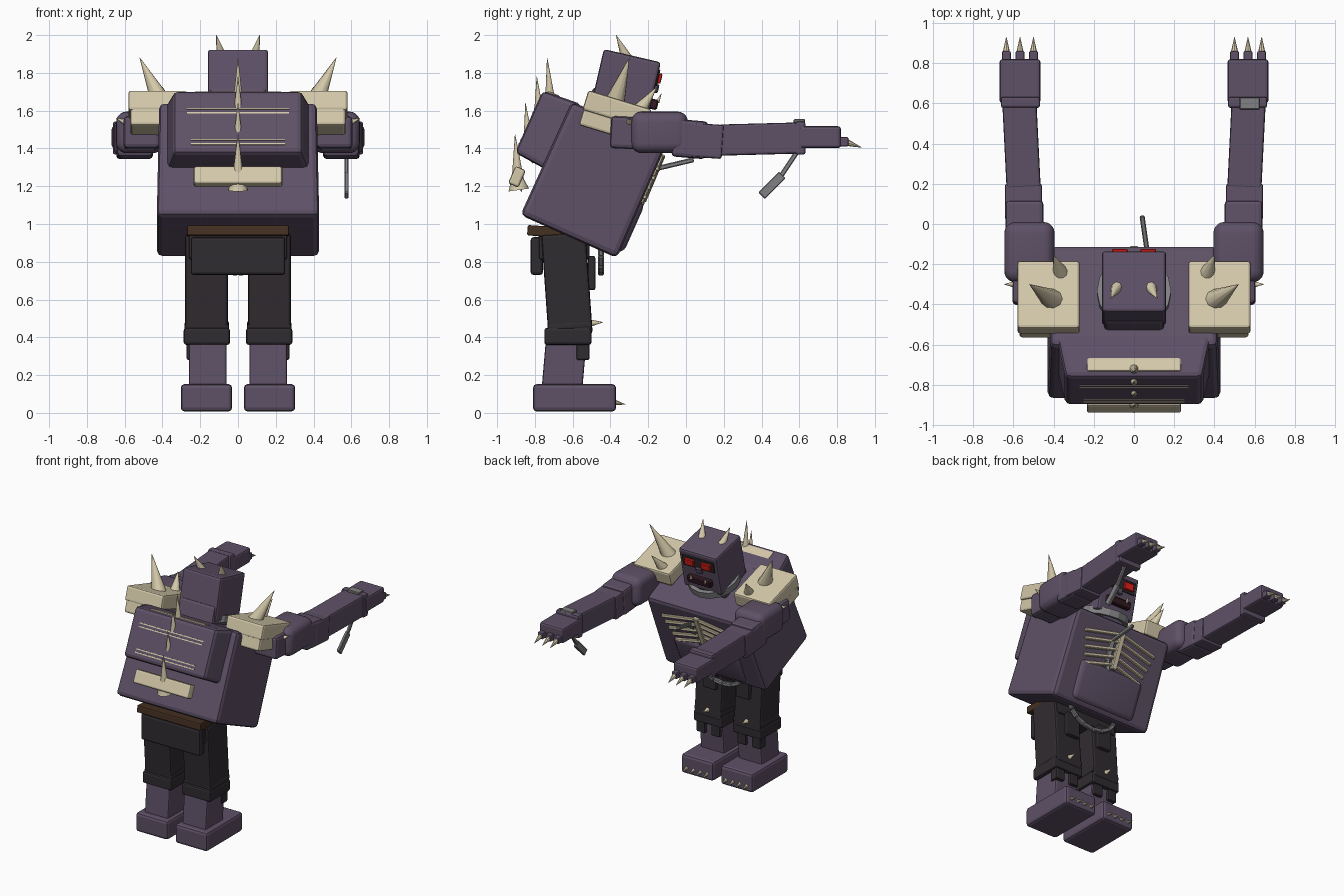
import bpy, bmesh, math
from mathutils import Vector, Matrix

if "Cube" in bpy.data.objects:
    bpy.data.objects.remove(bpy.data.objects["Cube"])


def material(name, r, g, b):
    m = bpy.data.materials.new(name)
    m.diffuse_color = (r, g, b, 1)
    m.use_nodes = True
    m.node_tree.nodes["Principled BSDF"].inputs["Base Color"].default_value = m.diffuse_color
    return m


SKIN = material("skin", 0.112, 0.082, 0.135)
BONE = material("bone", 0.66, 0.58, 0.40)
CLOTH = material("cloth", 0.03, 0.025, 0.03)
LEATHER = material("leather", 0.06, 0.03, 0.015)
MOUTH = material("mouth", 0.035, 0.01, 0.018)
EYE = material("eye", 0.8, 0.015, 0.01)
IRON = material("iron", 0.22, 0.22, 0.23)


def finish(name, bm, mat, matrix, smooth=None):
    bmesh.ops.recalc_face_normals(bm, faces=bm.faces)
    me = bpy.data.meshes.new(name)
    bm.to_mesh(me)
    bm.free()
    me.materials.append(mat)
    ob = bpy.data.objects.new(name, me)
    bpy.context.collection.objects.link(ob)
    ob.matrix_world = matrix
    if smooth:
        bpy.ops.object.select_all(action='DESELECT')
        ob.select_set(True)
        bpy.context.view_layer.objects.active = ob
        bpy.ops.object.shade_smooth_by_angle(angle=math.radians(smooth))
    return ob


def box(name, c, s, mat=SKIN, tilt=0, bevel=0.02, seg=2, roll=0, taper=None, smooth=None):
    """Bevelled box; tilt leans the top toward +y; taper = (axis, x scale, other scale) at the + end."""
    bm = bmesh.new()
    bmesh.ops.create_cube(bm, size=1, matrix=Matrix.Diagonal((*s, 1)))
    if taper:
        ax, a, b = taper
        for v in bm.verts:
            if v.co[ax] > 0:
                v.co.x *= a
                v.co[3 - ax] *= b
    if bevel:
        bmesh.ops.bevel(bm, geom=bm.edges[:], offset=bevel, segments=seg, profile=0.5, affect='EDGES')
    m = Matrix.Translation(c) @ Matrix.Rotation(math.radians(-tilt), 4, 'X') @ Matrix.Rotation(math.radians(roll), 4, 'Y')
    return finish(name, bm, mat, m, smooth)


def spike(name, base, tip, r, mat=BONE, sides=10):
    base, tip = Vector(base), Vector(tip)
    d = tip - base
    bm = bmesh.new()
    bmesh.ops.create_cone(bm, cap_ends=True, segments=sides, radius1=r, radius2=0.001, depth=d.length)
    m = Matrix.Translation((base + tip) / 2) @ d.to_track_quat('Z', 'Y').to_matrix().to_4x4()
    return finish(name, bm, mat, m, 40)


def bar(name, a, b, w, t, mat=IRON):
    a, b = Vector(a), Vector(b)
    bm = bmesh.new()
    bmesh.ops.create_cube(bm, size=1, matrix=Matrix.Diagonal((w, t, (b - a).length, 1)))
    bmesh.ops.bevel(bm, geom=bm.edges[:], offset=min(w, t) * 0.2, segments=1, affect='EDGES')
    m = Matrix.Translation((a + b) / 2) @ (b - a).to_track_quat('Z', 'Y').to_matrix().to_4x4()
    return finish(name, bm, mat, m)


# torso frame: leaning forward 24 degrees
LEAN = 24
TORSO = Matrix.Translation((0, -0.487, 1.235)) @ Matrix.Rotation(math.radians(-LEAN), 4, 'X')


def T(x, y, z):
    return TORSO @ Vector((x, y, z))


# torso, belly, hump and neck
box("torso", T(0, 0, 0), (0.86, 0.56, 0.66), tilt=LEAN, bevel=0.03, taper=(2, 0.97, 0.98))
box("belly", T(0, 0.25, -0.15), (0.56, 0.10, 0.30), tilt=LEAN, bevel=0.045, seg=4, smooth=40)
hump = box("back_hump", T(0, -0.33, 0.14), (0.68, 0.22, 0.36), tilt=LEAN, bevel=0.025, taper=(1, 1.13, 1.1))
box("neck", (0, -0.39, 1.58), (0.30, 0.28, 0.22), tilt=18)

# ribs on the chest and the thin stripes on the hump
bar("sternum", T(0, 0.285, 0.0), T(0, 0.28, 0.27), 0.045, 0.03, BONE)
for s in (-1, 1):
    for i in range(5):
        z = 0.25 - i * 0.055
        bar("rib", T(s * 0.02, 0.282, z), T(s * (0.31 - i * 0.015), 0.282, z - 0.06), 0.022, 0.024, BONE)
for z, w in ((0.215, 0.54), (0.19, 0.54), (0.035, 0.5), (0.01, 0.5)):
    box("back_stripe", T(0, -0.437, z), (w, 0.012, 0.008), BONE, LEAN, 0)

# spine plates and spikes
box("spine_plate_upper", (0, -0.715, 1.65), (0.47, 0.075, 0.09), BONE, LEAN, 0.012)
box("spine_plate_lower", (0, -0.895, 1.25), (0.47, 0.06, 0.10), BONE, LEAN, 0.012)
for base, tip in (((-0.715, 1.60), (-0.735, 1.88)), ((-0.775, 1.53), (-0.79, 1.78)),
                  ((-0.83, 1.38), (-0.85, 1.64)), ((-0.89, 1.23), (-0.905, 1.475))):
    spike("spine_spike", (0, *base), (0, *tip), 0.033)
    spike("spine_spike_root", (0, *base), (0, base[0] + 0.02, base[1] - 0.06), 0.033)
spike("tail_spike", (0, -0.885, 1.18), (0, -0.905, 1.32), 0.055)

# head: leaning 13 degrees, with brow, eyes, mouth, teeth
HEAD = Matrix.Translation((0, -0.32, 1.735)) @ Matrix.Rotation(math.radians(-13), 4, 'X')


def H(x, y, z):
    return HEAD @ Vector((x, y, z))


box("head", H(0, 0, 0), (0.32, 0.31, 0.32), tilt=13, bevel=0.016)
box("eye_band", H(0, 0.155, 0.075), (0.27, 0.014, 0.09), CLOTH, 13, 0.004, 1)
box("mouth", H(0, 0.165, -0.065), (0.20, 0.05, 0.055), MOUTH, 13, 0.008, 1)
box("nose", H(0, 0.16, 0.02), (0.05, 0.03, 0.05), SKIN, 13, 0.008, 1)
for s in (-1, 1):
    box("eye", H(s * 0.07, 0.168, 0.075), (0.08, 0.02, 0.055), EYE, 13, 0.005, 1)
    spike("tooth", H(s * 0.06, 0.185, -0.05), H(s * 0.06, 0.195, 0.0), 0.01)
    spike("horn", (s * 0.085, -0.315, 1.88), (s * 0.115, -0.37, 2.0), 0.03)

# iron collar and its hanging chain
bm = bmesh.new()
ring = [[bm.verts.new(((r * math.cos(k * math.tau / 16)), r * math.sin(k * math.tau / 16), z))
         for k in range(16)] for r, z in ((0.185, -0.025), (0.185, 0.025), (0.155, 0.025), (0.155, -0.025))]
for j in range(4):
    for k in range(16):
        bm.faces.new((ring[j][k], ring[j][(k + 1) % 16], ring[(j + 1) % 4][(k + 1) % 16], ring[(j + 1) % 4][k]))
finish("collar", bm, IRON, Matrix.Translation((0, -0.34, 1.585)) @ Matrix.Rotation(math.radians(-18), 4, 'X'))
bar("collar_chain", (0.07, -0.17, 1.29), (0.04, 0.04, 1.34), 0.025, 0.025)
bar("collar_chain", (0.07, -0.15, 1.30), (0.06, -0.22, 1.16), 0.04, 0.02)
bar("collar_chain", (0.06, -0.21, 1.18), (0.02, -0.26, 1.05), 0.03, 0.02)

# belt, back flap, hips and waist chain
box("belt", (0, -0.665, 0.955), (0.54, 0.35, 0.055), LEATHER, 4, 0.008)
box("hips", (0, -0.645, 0.88), (0.52, 0.27, 0.14), CLOTH, 0, 0.015)
box("back_flap", (0, -0.79, 0.83), (0.50, 0.065, 0.20), CLOTH, 0, 0.015)
pts = [(0.2 * math.cos(a), -0.45, 0.89 - 0.15 * math.sin(a)) for a in (i * math.pi / 8 for i in range(9))]
for i in range(8):
    bar("waist_chain", pts[i], pts[i + 1], 0.03, 0.03)

for s in (-1, 1):
    # leg, cuff and foot
    box("foot", (s * 0.167, -0.59, 0.08), (0.272, 0.44, 0.145), bevel=0.02)
    box("shin", (s * 0.16, -0.645, 0.26), (0.20, 0.215, 0.28), tilt=5, bevel=0.012)
    box("trouser_leg", (s * 0.167, -0.63, 0.68), (0.226, 0.235, 0.54), CLOTH, -4, 0.015)
    box("trouser_cuff", (s * 0.165, -0.625, 0.405), (0.245, 0.25, 0.09), CLOTH, 0, 0.014)
    box("trouser_band", (s * 0.165, -0.615, 0.46), (0.235, 0.235, 0.035), CLOTH, -4, 0.01)
    box("cloth_patch", (s * 0.14, -0.50, 0.74), (0.11, 0.04, 0.18), CLOTH, 0, 0.01)
    for x in (0.11, 0.235):
        box("cuff_rag", (s * x, -0.545, 0.325), (0.075, 0.07, 0.09), CLOTH, 0, 0.01)
    spike("knee_spike", (s * 0.165, -0.51, 0.475), (s * 0.165, -0.44, 0.48), 0.02)
    for k in range(4):
        x = s * (0.08 + k * 0.058)
        spike("toe_claw", (x, -0.375, 0.055), (x, -0.32, 0.045), 0.014, sides=8)

    # bone shoulder pad in two layers with spikes
    box("shoulder_pad", (s * 0.425, -0.365, 1.605), (0.31, 0.35, 0.11), BONE, -0 + 17, 0.014)
    box("shoulder_pad_lower", (s * 0.43, -0.40, 1.525), (0.28, 0.32, 0.10), BONE, 17, 0.014)
    spike("shoulder_spike_large", (s * 0.395, -0.385, 1.62), (s * 0.52, -0.30, 1.88), 0.06)
    spike("shoulder_spike_small", (s * 0.36, -0.255, 1.59), (s * 0.40, -0.155, 1.725), 0.045)
    spike("arm_spike", (s * 0.60, -0.30, 1.54), (s * 0.645, -0.30, 1.56), 0.015)

    # arm stretched forward
    box("shoulder", (s * 0.51, -0.26, 1.48), (0.19, 0.28, 0.17), tilt=3, bevel=0.02)
    box("upper_arm", (s * 0.52, -0.14, 1.485), (0.25, 0.30, 0.22), bevel=0.055, seg=5, smooth=40)
    box("elbow", (s * 0.545, 0.02, 1.45), (0.19, 0.18, 0.20), tilt=5, bevel=0.02)
    box("elbow_wrap", (s * 0.55, 0.11, 1.44), (0.185, 0.17, 0.18), tilt=4, bevel=0.012)
    fore = box("forearm", (s * 0.56, 0.40, 1.45), (0.17, 0.44, 0.165), tilt=-1.5, bevel=0.012)
    fore.rotation_euler.z = -s * 0.05
    box("wrist", (s * 0.565, 0.605, 1.455), (0.195, 0.055, 0.175), bevel=0.012)
    box("hand", (s * 0.567, 0.71, 1.46), (0.203, 0.22, 0.115), bevel=0.014)
    for x in (0.50, 0.567, 0.635):
        box("finger", (s * x, 0.83, 1.435), (0.045, 0.06, 0.05), bevel=0.008)
        spike("claw", (s * x, 0.85, 1.432), (s * x, 0.93, 1.405), 0.019, sides=8)

# broken shackle on one wrist
box("shackle", (0.575, 0.60, 1.545), (0.10, 0.06, 0.02), IRON, 0, 0.004, 1)
bar("shackle_chain", (0.575, 0.60, 1.40), (0.575, 0.50, 1.25), 0.02, 0.025)
bar("shackle_chain", (0.575, 0.51, 1.26), (0.575, 0.40, 1.15), 0.022, 0.05)

bpy.context.view_layer.update()
